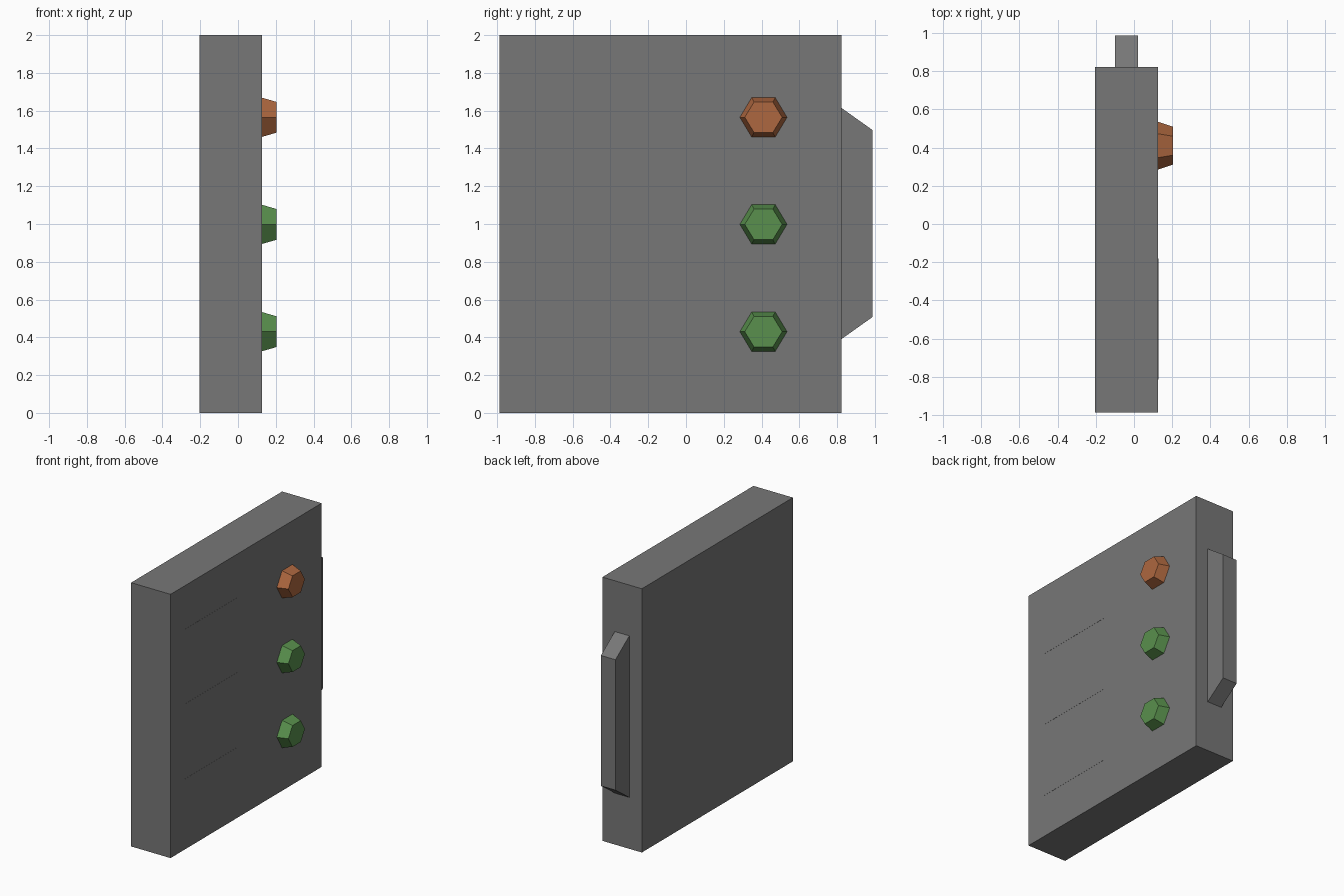
import bpy, bmesh, math

if "Cube" in bpy.data.objects:
    bpy.data.objects.remove(bpy.data.objects["Cube"])


def material(name, rgb):
    m = bpy.data.materials.new(name)
    m.diffuse_color = (*rgb, 1)
    m.use_nodes = True
    m.node_tree.nodes["Principled BSDF"].inputs["Base Color"].default_value = m.diffuse_color
    return m


GREY = material("dark grey", (0.185, 0.185, 0.185))
ORANGE = material("burnt orange", (0.42, 0.136, 0.05))
GREEN = material("leaf green", (0.10, 0.28, 0.074))


def loft(name, ring_a, ring_b, mat):
    """Closed solid between two matching rings of points."""
    bm = bmesh.new()
    a = [bm.verts.new(p) for p in ring_a]
    b = [bm.verts.new(p) for p in ring_b]
    bm.faces.new(a)
    bm.faces.new(b)
    for i in range(len(a)):
        j = (i + 1) % len(a)
        bm.faces.new((a[i], a[j], b[j], b[i]))
    bmesh.ops.recalc_face_normals(bm, faces=bm.faces[:])
    me = bpy.data.meshes.new(name)
    bm.to_mesh(me)
    bm.free()
    me.materials.append(mat)
    ob = bpy.data.objects.new(name, me)
    bpy.context.collection.objects.link(ob)
    return ob


def extrude_x(name, profile, x0, x1, mat):
    return loft(name, [(x0, y, z) for y, z in profile],
                [(x1, y, z) for y, z in profile], mat)


def rect(y0, y1, z0, z1):
    return [(y0, z0), (y1, z0), (y1, z1), (y0, z1)]


def hexagon(x, y, z, r, h):
    # h is the half height between the flat sides
    s = h / math.sin(math.pi / 3)
    return [(x, y + r * math.cos(k * math.pi / 3),
             z + s * math.sin(k * math.pi / 3)) for k in range(6)]


FACE = 0.126  # x of the panel face

# Main slab
extrude_x("body", rect(-0.988, 0.822, 0, 2), -0.205, FACE, GREY)

# Tapered connector on the rear edge
extrude_x("connector", [(0.822, 0.39), (0.988, 0.508), (0.988, 1.497), (0.822, 1.615)],
          -0.10, 0.022, GREY)

# Rows of a flush label plate and a hexagonal lamp
for i, (z, mat) in enumerate([(0.43, GREEN), (0.998, GREEN), (1.565, ORANGE)], 1):
    extrude_x(f"label_plate_{i}", rect(-0.815, -0.18, z - 0.105, z + 0.105),
              FACE - 0.001, FACE + 0.001, GREY)
    loft(f"lamp_{i}", hexagon(FACE, 0.41, z, 0.125, 0.104),
         hexagon(0.205, 0.41, z, 0.099, 0.081), mat)
